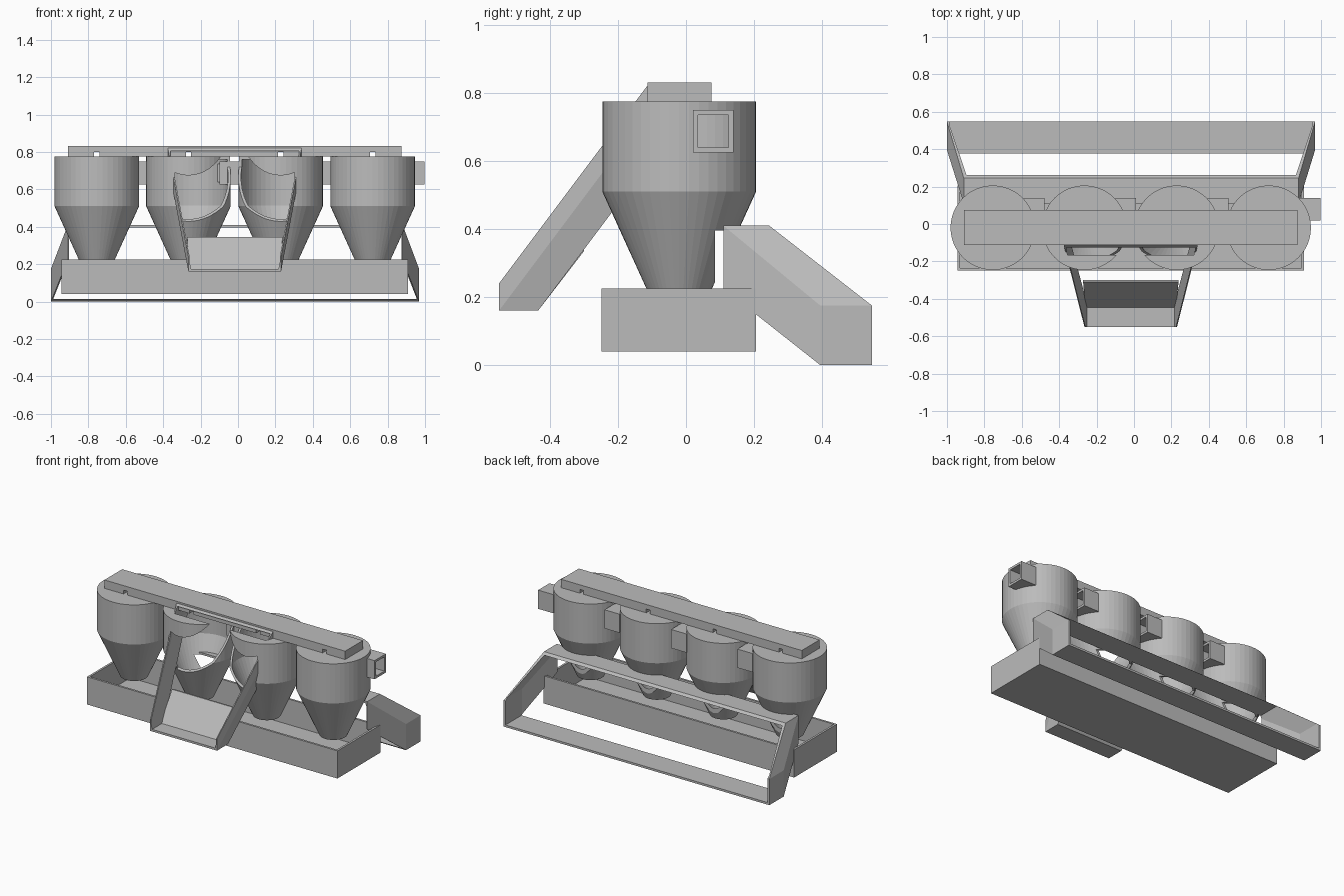
import bpy, bmesh, math

if "Cube" in bpy.data.objects:
    bpy.data.objects.remove(bpy.data.objects["Cube"])

grey = bpy.data.materials.new("plain_grey")
grey.use_nodes = True
COLOUR = (0.5, 0.5, 0.5, 1)
grey.diffuse_color = COLOUR
grey.node_tree.nodes["Principled BSDF"].inputs["Base Color"].default_value = COLOUR


def finish(name, bm):
    bmesh.ops.recalc_face_normals(bm, faces=bm.faces)
    mesh = bpy.data.meshes.new(name)
    bm.to_mesh(mesh)
    bm.free()
    mesh.materials.append(grey)
    ob = bpy.data.objects.new(name, mesh)
    bpy.context.collection.objects.link(ob)
    return ob


def hull(name, *boxes):
    """Convex hull of boxes, each given as (x0, x1), (y0, y1), (z0, z1)."""
    bm = bmesh.new()
    for xs, ys, zs in boxes:
        for x in xs:
            for y in ys:
                for z in zs:
                    bm.verts.new((x, y, z))
    bmesh.ops.convex_hull(bm, input=bm.verts)
    bmesh.ops.dissolve_limit(bm, angle_limit=0.01, verts=bm.verts, edges=bm.edges)
    return finish(name, bm)


def lathe(name, profile, x, y, sides=48):
    bm = bmesh.new()
    verts = [bm.verts.new((r, 0, z)) for r, z in profile]
    edges = [bm.edges.new(pair) for pair in zip(verts, verts[1:])]
    bmesh.ops.spin(bm, geom=verts + edges, cent=(0, 0, 0), axis=(0, 0, 1),
                   angle=math.tau, steps=sides)
    bmesh.ops.remove_doubles(bm, verts=bm.verts, dist=1e-4)
    bmesh.ops.translate(bm, verts=bm.verts, vec=(x, y, 0))
    return finish(name, bm)


def cut(ob, *cutters):
    bpy.context.view_layer.objects.active = ob
    for cutter in cutters:
        mod = ob.modifiers.new("cut", "BOOLEAN")
        mod.operation = "DIFFERENCE"
        mod.solver = "EXACT"
        mod.object = cutter
        bpy.ops.object.modifier_apply(modifier=mod.name)


T = 0.014
helpers = []


def cutter(*boxes):
    ob = hull("cutter", *boxes)
    ob.hide_render = True
    helpers.append(ob)
    return ob


# Open tray under the hoppers
tray = hull("collecting_tray", ((-0.945, 0.91), (-0.248, 0.206), (0.04, 0.225)))
cut(tray, cutter(((-0.945 + T, 0.91 - T), (-0.248 + T, 0.206 - T), (0.04 + T, 0.3))))

# Wide rear chute: hollow sheared frame
rear = hull("rear_chute",
            ((-0.91, 0.88), (0.11, 0.245), (0.225, 0.41)),
            ((-1.0, 0.968), (0.395, 0.547), (0.0, 0.175)))
rear_core = cutter(((-0.91 + T, 0.88 - T), (0.085, 0.275), (0.2, 0.41 - T)),
                   ((-1.0 + T, 0.968 - T), (0.37, 0.575), (T, 0.19)))
cut(rear, rear_core)

# Narrow front chute reaching into the two middle hoppers
front = hull("front_chute",
             ((-0.375, 0.34), (-0.115, 0.0), (0.74, 0.82)),
             ((-0.265, 0.23), (-0.55, -0.435), (0.16, 0.24)))
front_core = cutter(((-0.375 + T, 0.34 - T), (-0.14, 0.02), (0.72, 0.82 - T)),
                    ((-0.265 + T, 0.23 - T), (-0.58, -0.41), (0.16 + T, 0.26)))
cut(front, front_core)
hull("front_chute_floor",
     ((-0.26, 0.225), (-0.447, -0.435), (0.16, 0.174)),
     ((-0.272, 0.238), (-0.31, -0.3), (0.335, 0.345)))

# Hoppers with lids, each with a square inlet duct on its left side
R, CY = 0.226, -0.02
PROFILE = [(0, 0.775), (R, 0.775), (R, 0.51), (0.085, 0.2), (0.085 - T, 0.2),
           (R - T, 0.513), (R - T, 0.775 - T), (0, 0.775 - T)]
centres = [-0.755, -0.265, 0.228, 0.72]
slots = []
for i, cx in enumerate(centres):
    hopper = lathe(f"hopper_{i + 1}", PROFILE, cx, CY)
    bore = cutter(((cx + 0.1, cx + 0.3), (0.035, 0.125), (0.64, 0.735)))
    cut(hopper, bore, rear_core)
    if i in (1, 2):
        cut(hopper, front_core)
    duct = hull(f"inlet_duct_{i + 1}",
                ((cx + 0.165, cx + 0.277), (0.02, 0.14), (0.625, 0.75)))
    cut(duct, bore)
    slots.append(cutter(((cx - 0.014, cx + 0.014), (-0.2, 0.2), (0.7, 0.8))))

# Beam across the lids, with a small slot over each hopper
beam = hull("top_beam", ((-0.91, 0.873), (-0.113, 0.075), (0.775, 0.831)))
cut(beam, *slots)

for ob in helpers:
    bpy.data.objects.remove(ob)
